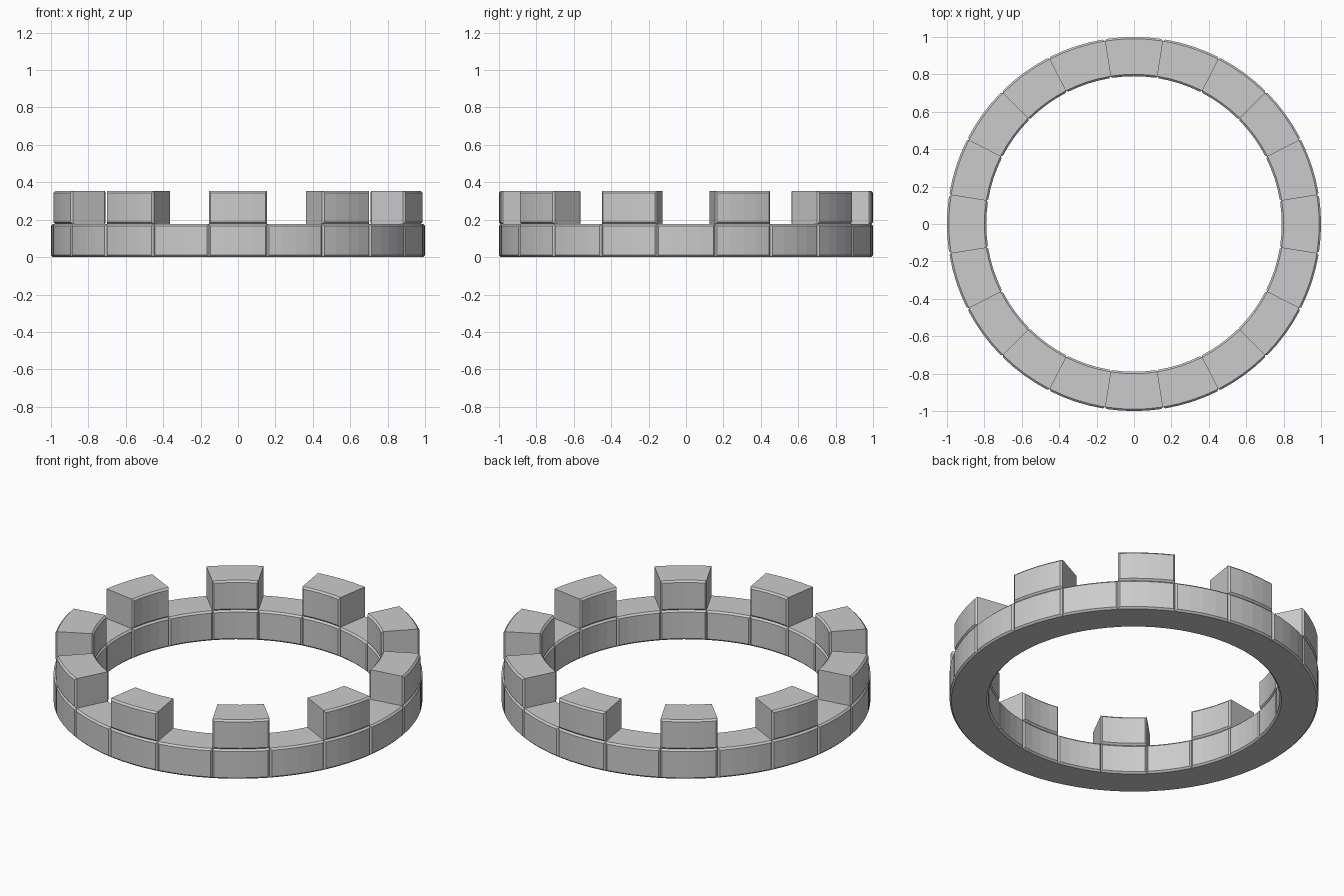
import bpy, bmesh, math

cube = bpy.data.objects.get("Cube")
if cube:
    bpy.data.objects.remove(cube)

OUTER, INNER = 1.0, 0.79
HEIGHT = 0.177          # height of one course
CHAMFER = 0.01
BLOCKS = 20
FACETS = 4              # facets along each curved block

stone = bpy.data.materials.new("grey stone")
stone.use_nodes = True
stone.diffuse_color = (0.6, 0.6, 0.6, 1)
stone.node_tree.nodes["Principled BSDF"].inputs["Base Color"].default_value = (0.6, 0.6, 0.6, 1)


def section(end):
    """Chamfered radius/height profile; at the block ends the chamfers close to a rectangle."""
    c, h = CHAMFER, HEIGHT
    drop, rise = (c, 0) if end else (0, c)
    out, inn = OUTER - drop, INNER + drop
    return [(OUTER - c, 0), (out, rise), (out, h - rise), (OUTER - c, h),
            (INNER + c, h), (inn, h - rise), (inn, rise), (INNER + c, 0)]


def block_mesh():
    """One curved block centred on the front (-y) direction."""
    half = math.pi / BLOCKS
    inner_half = half - CHAMFER
    angles = [-half] + [inner_half * (2 * i / FACETS - 1) for i in range(FACETS + 1)] + [half]
    bm = bmesh.new()
    rings = []
    for i, a in enumerate(angles):
        profile = section(i in (0, len(angles) - 1))
        rings.append([bm.verts.new((r * math.sin(a), -r * math.cos(a), z)) for r, z in profile])
    for one, two in zip(rings, rings[1:]):
        for k in range(len(one)):
            n = (k + 1) % len(one)
            bm.faces.new((one[k], one[n], two[n], two[k]))
    bm.faces.new(rings[0])
    bm.faces.new(rings[-1][::-1])
    bmesh.ops.remove_doubles(bm, verts=bm.verts, dist=0.0001)
    bmesh.ops.recalc_face_normals(bm, faces=bm.faces)
    mesh = bpy.data.meshes.new("curved_block")
    bm.to_mesh(mesh)
    bm.free()
    mesh.materials.append(stone)
    return mesh


def add_block(mesh, name, index, z):
    obj = bpy.data.objects.new(name, mesh)
    obj.location.z = z
    obj.rotation_euler.z = index * math.tau / BLOCKS
    bpy.context.collection.objects.link(obj)


# Full lower course, with a merlon on every second block
block = block_mesh()
for i in range(BLOCKS):
    add_block(block, f"wall_block_{i + 1}", i, 0)
    if i % 2 == 0:
        add_block(block, f"merlon_{i // 2 + 1}", i, HEIGHT)
